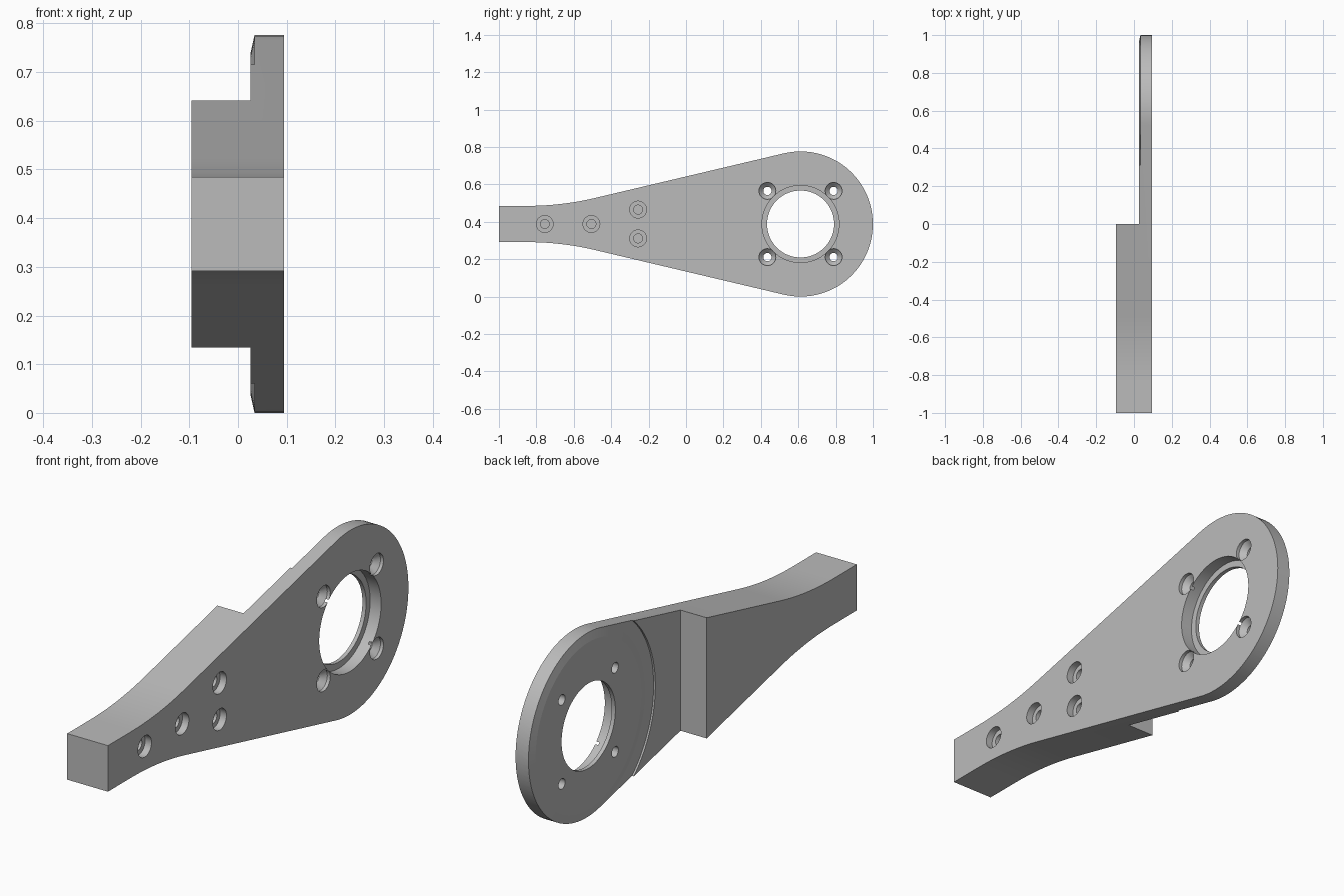
import bpy, bmesh
from math import sin, cos, tan, pi
from mathutils import Vector

cube = bpy.data.objects.get("Cube")
if cube:
    bpy.data.objects.remove(cube, do_unlink=True)

grey = bpy.data.materials.new("plain grey")
grey.use_nodes = True
colour = (0.5, 0.5, 0.5, 1)
grey.diffuse_color = colour
grey.node_tree.nodes["Principled BSDF"].inputs["Base Color"].default_value = colour

# Main dimensions
BACK, FRONT, PLATE_BACK = -0.096, 0.094, 0.026
MID, HEAD_Y, HEAD_R = 0.388, 0.612, 0.388
TAIL, SLOPE = 0.097, 0.232


def finish(bm, name):
    bmesh.ops.recalc_face_normals(bm, faces=bm.faces[:])
    mesh = bpy.data.meshes.new(name)
    bm.to_mesh(mesh)
    bm.free()
    mesh.materials.append(grey)
    obj = bpy.data.objects.new(name, mesh)
    bpy.context.collection.objects.link(obj)
    return obj


def prism(name, outline, x0, x1):
    """Extrude a (y, z) outline along x."""
    bm = bmesh.new()
    face = bm.faces.new([bm.verts.new((x0, y, z)) for y, z in outline])
    new = bmesh.ops.extrude_face_region(bm, geom=[face])["geom"]
    verts = [v for v in new if isinstance(v, bmesh.types.BMVert)]
    bmesh.ops.translate(bm, verts=verts, vec=(x1 - x0, 0, 0))
    return finish(bm, name)


def lathe(name, profile, y, z, steps, closed=False):
    """Spin an (x, radius) profile about an axis along x."""
    bm = bmesh.new()
    verts = [bm.verts.new((x, y, z + r)) for x, r in profile]
    pairs = list(zip(verts, verts[1:]))
    if closed:
        pairs.append((verts[-1], verts[0]))
    edges = [bm.edges.new(p) for p in pairs]
    bmesh.ops.spin(bm, geom=verts + edges, cent=(0, y, z), axis=(1, 0, 0),
                   angle=2 * pi, steps=steps)
    bmesh.ops.remove_doubles(bm, verts=bm.verts[:], dist=0.0001)
    return finish(bm, name)


# Arm outline: straight tail, blended flare, round head, mirrored below
def half_outline():
    points = [(-1, TAIL)]
    reach = 0.18
    radius = reach / tan(SLOPE / 2)
    line_at_zero = HEAD_R / cos(SLOPE) - HEAD_Y * tan(SLOPE)
    corner = (TAIL - line_at_zero) / tan(SLOPE)
    for i in range(11):
        a = SLOPE * i / 10
        points.append((corner - reach + radius * sin(a), TAIL + radius * (1 - cos(a))))
    for i in range(29):
        a = (pi / 2 + SLOPE) * (1 - i / 28)
        points.append((HEAD_Y + HEAD_R * cos(a), HEAD_R * sin(a)))
    return points


half = half_outline()
outline = [(y, MID + h) for y, h in half] + [(y, MID - h) for y, h in reversed(half[:-1])]
arm = prism("bracket_arm", outline, BACK, FRONT)

# Step that thins the head into a plate
cutters = [prism("step_cutter", [(0, -1), (2, -1), (2, 2), (0, 2)], -1, PLATE_BACK)]

# Shallow bevelled ring recess on the back of the plate
cutters.append(lathe("recess_cutter",
                     [(0.017, 0.3115), (0.034, HEAD_R), (0.034, 0.445), (0.017, 0.445)],
                     HEAD_Y, MID, 96, closed=True))

# Stepped bearing opening
cutters.append(lathe("opening_cutter",
                     [(0.2, 0), (0.2, 0.206), (0.043, 0.206), (0.043, 0.179), (-0.05, 0.179), (-0.05, 0)],
                     HEAD_Y, MID, 80))

# Four countersunk through holes around the opening
for sy in (-1, 1):
    for sz in (-1, 1):
        cutters.append(lathe("countersunk_cutter",
                             [(0.2, 0), (0.2, 0.045), (0.08, 0.045), (0.057, 0.022), (-0.05, 0.022), (-0.05, 0)],
                             HEAD_Y + sy * 0.177, MID + sz * 0.177, 40))

# Blind counterbored holes in the thick part
for y, dz in ((-0.755, 0), (-0.506, 0), (-0.256, 0.077), (-0.256, -0.077)):
    cutters.append(lathe("counterbore_cutter",
                         [(0.2, 0), (0.2, 0.045), (0.064, 0.045), (0.064, 0.024), (0, 0.024), (0, 0)],
                         y, MID + dz, 40))

# Cut, then remove the helpers
bpy.ops.object.select_all(action='DESELECT')
bpy.context.view_layer.objects.active = arm
arm.select_set(True)
for cutter in cutters:
    cutter.hide_render = True
    mod = arm.modifiers.new("cut", 'BOOLEAN')
    mod.operation = 'DIFFERENCE'
    mod.solver = 'EXACT'
    mod.object = cutter
    bpy.ops.object.modifier_apply(modifier=mod.name)
    bpy.data.objects.remove(cutter, do_unlink=True)

bpy.ops.object.shade_smooth_by_angle(angle=0.18)
